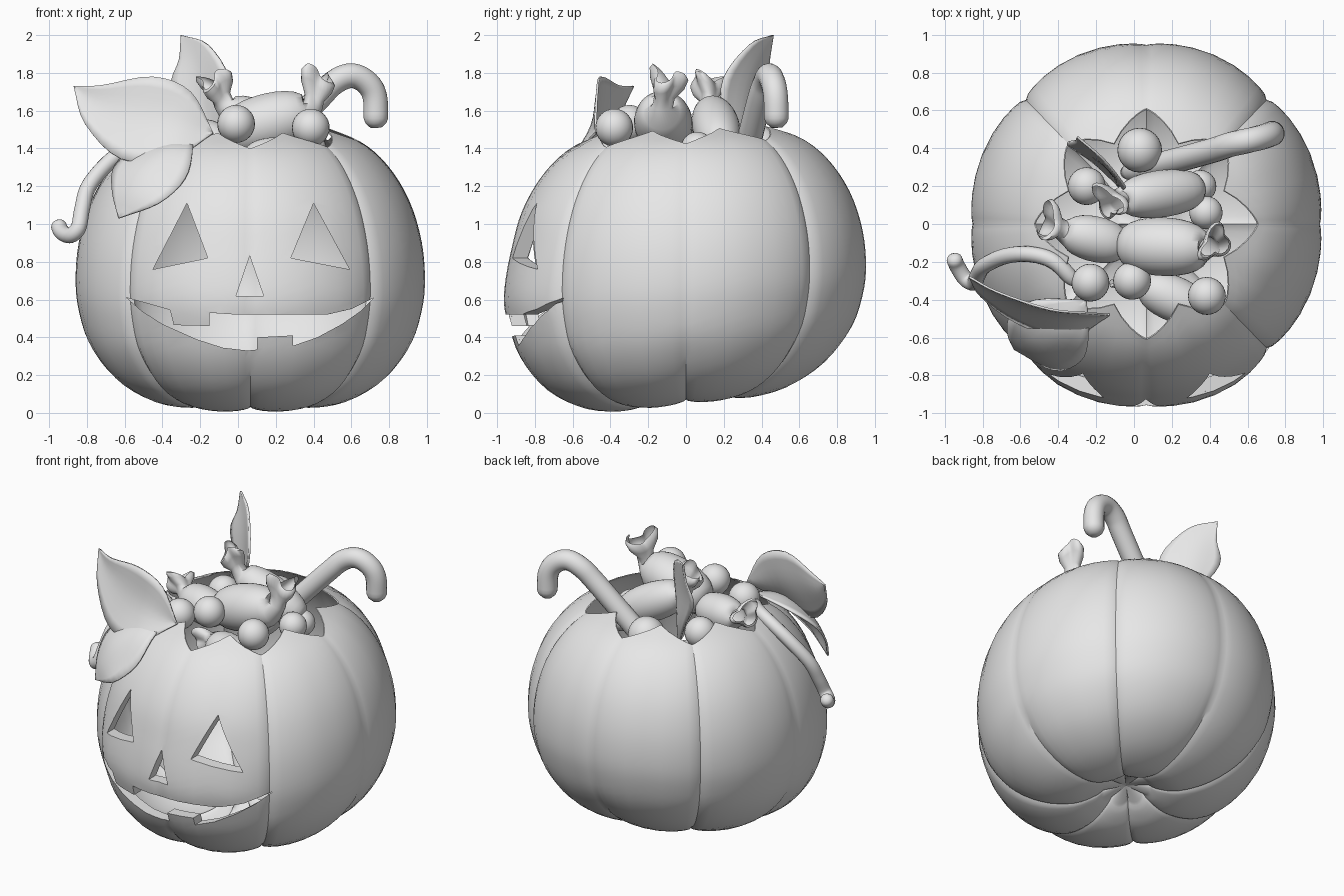
import bpy, bmesh, math
from mathutils import Vector
from mathutils.bvhtree import BVHTree

if "Cube" in bpy.data.objects:
    bpy.data.objects.remove(bpy.data.objects["Cube"])

CX = 0.065                      # pumpkin axis
grey = bpy.data.materials.new("plain_grey")
grey.diffuse_color = (0.8, 0.8, 0.8, 1)
grey.use_nodes = True
grey.node_tree.nodes["Principled BSDF"].inputs["Base Color"].default_value = grey.diffuse_color


def add_object(name, data):
    obj = bpy.data.objects.new(name, data)
    bpy.context.collection.objects.link(obj)
    data.materials.append(grey)
    return obj


def mesh_object(name, verts, faces, angle=35):
    me = bpy.data.meshes.new(name)
    me.from_pydata(verts, [], faces)
    bm = bmesh.new()
    bm.from_mesh(me)
    bmesh.ops.recalc_face_normals(bm, faces=bm.faces)
    bm.to_mesh(me)
    bm.free()
    if angle:
        me.shade_smooth()
        me.set_sharp_from_angle(angle=math.radians(angle))
    return add_object(name, me)


def spline(points, t):
    """Smooth curve through the points, t from 0 to 1."""
    p = [Vector(q) for q in points]
    s = min(max(t, 0), 1) * (len(p) - 1)
    i = min(int(s), len(p) - 2)
    f = s - i
    b, c = p[i], p[i + 1]
    a = p[i - 1] if i else b * 2 - c
    d = p[i + 2] if i + 2 < len(p) else c * 2 - b
    return 0.5 * (b * 2 + (c - a) * f + (a * 2 - b * 5 + c * 4 - d) * f * f
                  + (b * 3 - a - c * 3 + d) * f ** 3)


# ---- pumpkin shell: eight ribs, zigzag rim, thin and hollow
PROFILE = [(0.15, 0.115), (0.22, 0.075), (0.36, 0.045), (0.56, 0.08), (0.75, 0.19),
           (0.885, 0.36), (0.95, 0.55), (0.967, 0.72), (0.945, 0.92), (0.88, 1.12),
           (0.775, 1.29), (0.64, 1.415), (0.46, 1.5)]
N, M = 80, 40
SEG = N // 8


def shell_point(i, j, inner):
    rib_no, f = divmod(i, SEG)
    f /= SEG
    f -= 0.1 * math.sin(2 * math.pi * f)        # columns crowd into the grooves
    a = (rib_no + f) * math.pi / 4
    valley = abs(2 * f - 1)                     # 1 in a groove, 0 on a rib
    u = j / M * (1 - 0.075 * valley)
    r, z = spline([(q[0], q[1], 0) for q in PROFILE], u)[:2]
    diagonal = (rib_no + (f > 0.5)) % 2
    low = max(0, 1 - u / 0.45)
    groove = 1 - math.sin(math.pi * f) ** (0.45 if diagonal else 0.6)
    r *= 1 - groove * ((0.042 if diagonal else 0.022) + 0.1 * low)
    z += 0.04 * low * groove
    front = max(0, -math.sin(a) - 0.7) / 0.3    # face panel swelling
    r += 0.012 * min(1, 2 * front) * (
        math.exp(-((z - 0.66) / 0.12) ** 2) - 0.5 * math.exp(-((z - 0.95) / 0.1) ** 2))
    if inner:
        r, z = r * 0.988, 0.75 + (z - 0.75) * 0.988 + 0.007 * u
    x, y = CX + r * 0.97 * math.cos(a), r * math.sin(a)
    z += y * (0.11 - 0.07 * min(1, z / 1.5))     # leans forward
    return (x, y, z)


verts, faces = [], []
for inner in (0, 1):
    for j in range(M + 1):
        verts += [shell_point(i, j, inner) for i in range(N)]
size = N * (M + 1)
for base in (0, size):
    for j in range(M):
        for i in range(N):
            p, q = base + j * N, (i + 1) % N
            faces.append((p + i, p + q, p + N + q, p + N + i))
for i in range(N):
    q = (i + 1) % N
    rim = M * N
    faces.append((rim + i, rim + q, size + rim + q, size + rim + i))
    faces.append((i, q, 2 * size))
    faces.append((size + i, size + q, 2 * size + 1))
verts += [(CX, 0, 0.15), (CX, 0, 0.16)]
pumpkin = mesh_object("pumpkin_shell", verts, faces, 0)
surface = BVHTree.FromPolygons(verts, faces)

# ---- carved face: eyes, nose, toothed mouth, each with an inward ledge
CUTS = {
    "left_eye": [(-0.45, 0.76), (-0.16, 0.82), (-0.27, 1.11)],
    "right_eye": [(0.28, 0.82), (0.59, 0.76), (0.4, 1.11)],
    "nose": [(-0.01, 0.62), (0.135, 0.62), (0.062, 0.83)],
    "mouth": [(-0.59, 0.61), (-0.51, 0.54), (-0.4, 0.47), (-0.22, 0.39), (-0.08, 0.345),
              (0.05, 0.33), (0.1, 0.335), (0.1, 0.4), (0.29, 0.41), (0.29, 0.355),
              (0.42, 0.4), (0.55, 0.47), (0.65, 0.54), (0.72, 0.61), (0.6, 0.55),
              (0.47, 0.52), (0.0, 0.52), (-0.15, 0.53), (-0.15, 0.46), (-0.34, 0.465),
              (-0.36, 0.545)],
}
cutters = []
for name, outline in CUTS.items():
    n = len(outline)
    v = [(x, y, z) for y in (-1.3, -0.32) for x, z in outline]
    f = [tuple(range(n)), tuple(range(2 * n - 1, n - 1, -1))]
    f += [(i, (i + 1) % n, n + (i + 1) % n, n + i) for i in range(n)]
    cutter = mesh_object(name + "_cutter", v, f, 0)
    cutter.hide_render = True
    cutters.append(cutter)
    mod = pumpkin.modifiers.new(name, 'BOOLEAN')
    mod.operation, mod.solver, mod.object = 'DIFFERENCE', 'EXACT', cutter
    # ledge around the opening
    ledge = []
    for i, (x, z) in enumerate(outline):
        x2, z2 = outline[(i + 1) % n]
        for s in range(4):
            px, pz = x + (x2 - x) * s / 4, z + (z2 - z) * s / 4
            hit = surface.ray_cast(Vector((px, -1.5, pz)), Vector((0, 1, 0)))[0]
            ledge += [(px, hit.y + 0.002, pz), (px, hit.y + 0.08, pz)]
    c = len(ledge)
    mesh_object(name + "_ledge", ledge,
                [(i, (i + 2) % c, (i + 3) % c, i + 1) for i in range(0, c, 2)], 30)
dg = bpy.context.evaluated_depsgraph_get()
carved = bpy.data.meshes.new_from_object(pumpkin.evaluated_get(dg))
pumpkin.modifiers.clear()
pumpkin.data = carved
carved.materials.clear()
carved.materials.append(grey)
carved.shade_smooth()
carved.set_sharp_from_angle(angle=math.radians(32))
for cutter in cutters:
    bpy.data.objects.remove(cutter)


# ---- tubes: hooked cane and curling vine
def tube(name, points, radius, sides=16, steps=48):
    v, f = [], []
    for s in range(steps + 1):
        t = s / steps
        p = spline(points, t)
        d = (spline(points, min(1, t + 0.01)) - spline(points, max(0, t - 0.01))).normalized()
        side = d.cross(Vector((0.2, 1, 0.1))).normalized()
        up = side.cross(d)
        end = min(s, steps - s)
        r = radius * (0.45, 0.85, 1)[min(end, 2)]   # rounded ends
        v += [p + r * (side * math.cos(a) + up * math.sin(a))
              for a in (2 * math.pi * k / sides for k in range(sides))]
        if s:
            b = (s - 1) * sides
            f += [(b + k, b + (k + 1) % sides, b + sides + (k + 1) % sides, b + sides + k)
                  for k in range(sides)]
    f += [tuple(range(sides)), tuple(range(steps * sides, (steps + 1) * sides))]
    return mesh_object(name, v, f, 70)


tube("cane", [(-0.05, 0.27, 1.15), (0.2, 0.33, 1.42), (0.42, 0.39, 1.66), (0.51, 0.42, 1.75),
              (0.6, 0.44, 1.785), (0.68, 0.46, 1.75), (0.725, 0.475, 1.67), (0.73, 0.48, 1.51)],
     0.066)
tube("vine", [(-0.3, -0.32, 1.44), (-0.42, -0.2, 1.46), (-0.55, -0.16, 1.42),
              (-0.68, -0.17, 1.33), (-0.79, -0.22, 1.2), (-0.825, -0.27, 1.08),
              (-0.845, -0.31, 0.98), (-0.89, -0.29, 0.94), (-0.935, -0.22, 0.96),
              (-0.955, -0.17, 1.01)], 0.042)


# ---- leaves: stem to tip, skinned across two edges and a midrib
def leaf(name, stem, tip, *rails, steps=16, across=8):
    rails = [[stem, *r, tip] for r in rails]
    v = [spline([spline(r, s / steps) for r in rails], k / across)
         for s in range(steps + 1) for k in range(across + 1)]
    w = across + 1
    f = [(s * w + k, s * w + k + 1, s * w + w + k + 1, s * w + w + k)
         for s in range(steps) for k in range(across)]
    obj = mesh_object(name, v, f, 60)
    mod = obj.modifiers.new("thickness", 'SOLIDIFY')
    mod.thickness, mod.offset = 0.012, 0


leaf("large_leaf", (-0.13, -0.48, 1.48), (-0.87, -0.28, 1.73),
     [(-0.25, -0.47, 1.7), (-0.45, -0.45, 1.78), (-0.72, -0.36, 1.735)],
     [(-0.32, -0.5, 1.52), (-0.54, -0.45, 1.57), (-0.76, -0.35, 1.64)],
     [(-0.35, -0.6, 1.345), (-0.62, -0.52, 1.345), (-0.81, -0.38, 1.53)])
leaf("drooping_leaf", (-0.25, -0.4, 1.46), (-0.63, -0.66, 1.03),
     [(-0.52, -0.4, 1.41), (-0.65, -0.48, 1.31), (-0.665, -0.58, 1.18)],
     [(-0.38, -0.54, 1.42), (-0.49, -0.63, 1.31), (-0.57, -0.67, 1.17)],
     [(-0.24, -0.6, 1.39), (-0.28, -0.72, 1.24), (-0.42, -0.77, 1.11)])
leaf("upright_leaf", (-0.1, 0.22, 1.3), (-0.3, 0.46, 2.0),
     [(-0.22, 0.33, 1.5), (-0.35, 0.42, 1.72), (-0.31, 0.44, 1.87)],
     [(-0.14, 0.29, 1.5), (-0.19, 0.34, 1.74), (-0.24, 0.4, 1.91)],
     [(-0.07, 0.19, 1.55), (-0.05, 0.2, 1.77), (-0.16, 0.34, 1.95)])

# ---- round sweets
for i, (x, y, z, r) in enumerate([(-0.01, -0.3, 1.53, 0.1), (0.385, -0.38, 1.51, 0.1),
                                  (-0.23, -0.31, 1.46, 0.1), (0.03, 0.39, 1.4, 0.118),
                                  (-0.25, 0.2, 1.42, 0.1), (0.38, 0.06, 1.4, 0.088),
                                  (0.35, 0.2, 1.36, 0.085)]):
    me = bpy.data.meshes.new("round_sweet")
    bm = bmesh.new()
    bmesh.ops.create_uvsphere(bm, u_segments=24, v_segments=16, radius=r)
    bm.to_mesh(me)
    bm.free()
    me.shade_smooth()
    add_object(f"round_sweet_{i + 1}", me).location = (x, y, z)


# ---- wrapped sweets: plump body, pinched neck, ruffled fan at the wrapper end
def wrapped_sweet(name, back, front, radius, fan, sides=32):
    back, front, fan = Vector(back), Vector(front), Vector(fan)
    axis = front - back
    rings = []                                   # centre, radius, ruffle
    for k in range(12):
        a = math.pi * k / 13
        rings.append((back + axis * (0.5 - 0.5 * math.cos(a)),
                      max(0.02, radius * math.sin(a) ** 0.6), 0))
    for t, r, ruffle in ((0.1, 0.055, 0.05), (0.35, 0.055, 0.15), (0.65, 0.09, 0.25),
                         (0.9, 0.1, 0.3), (1.0, 0.085, 0.35)):
        rings.append((front.lerp(fan, t), r, ruffle))
    v, f = [], []
    for s, (p, r, ruffle) in enumerate(rings):
        d = (axis if s < 12 else fan - front).normalized()
        side = d.cross(Vector((0, 0.3, 1))).normalized()
        up = side.cross(d)
        for k in range(sides):
            a = 2 * math.pi * k / sides
            q = r * (1 + ruffle * math.sin(3 * a + 0.6))
            v.append(p + q * (side * math.cos(a) + up * math.sin(a) * (1 - ruffle))
                     + d * 0.1 * ruffle * math.cos(2 * a))
        if s:
            b = (s - 1) * sides
            f += [(b + k, b + (k + 1) % sides, b + sides + (k + 1) % sides, b + sides + k)
                  for k in range(sides)]
    f.append(tuple(range(sides)))
    mesh_object(name, v, f, 60)


wrapped_sweet("wrapped_sweet_middle", (-0.08, -0.11, 1.47), (0.39, -0.13, 1.6), 0.155,
              (0.43, -0.1, 1.79))
wrapped_sweet("wrapped_sweet_back", (0.36, 0.19, 1.4), (-0.07, 0.13, 1.62), 0.125,
              (-0.14, 0.11, 1.77))
wrapped_sweet("wrapped_sweet_left", (-0.04, -0.12, 1.42), (-0.37, -0.04, 1.46), 0.12,
              (-0.47, 0.01, 1.53))
wrapped_sweet("wrapped_sweet_front", (0.38, -0.47, 1.34), (0.04, -0.32, 1.34), 0.12,
              (-0.06, -0.26, 1.32))
